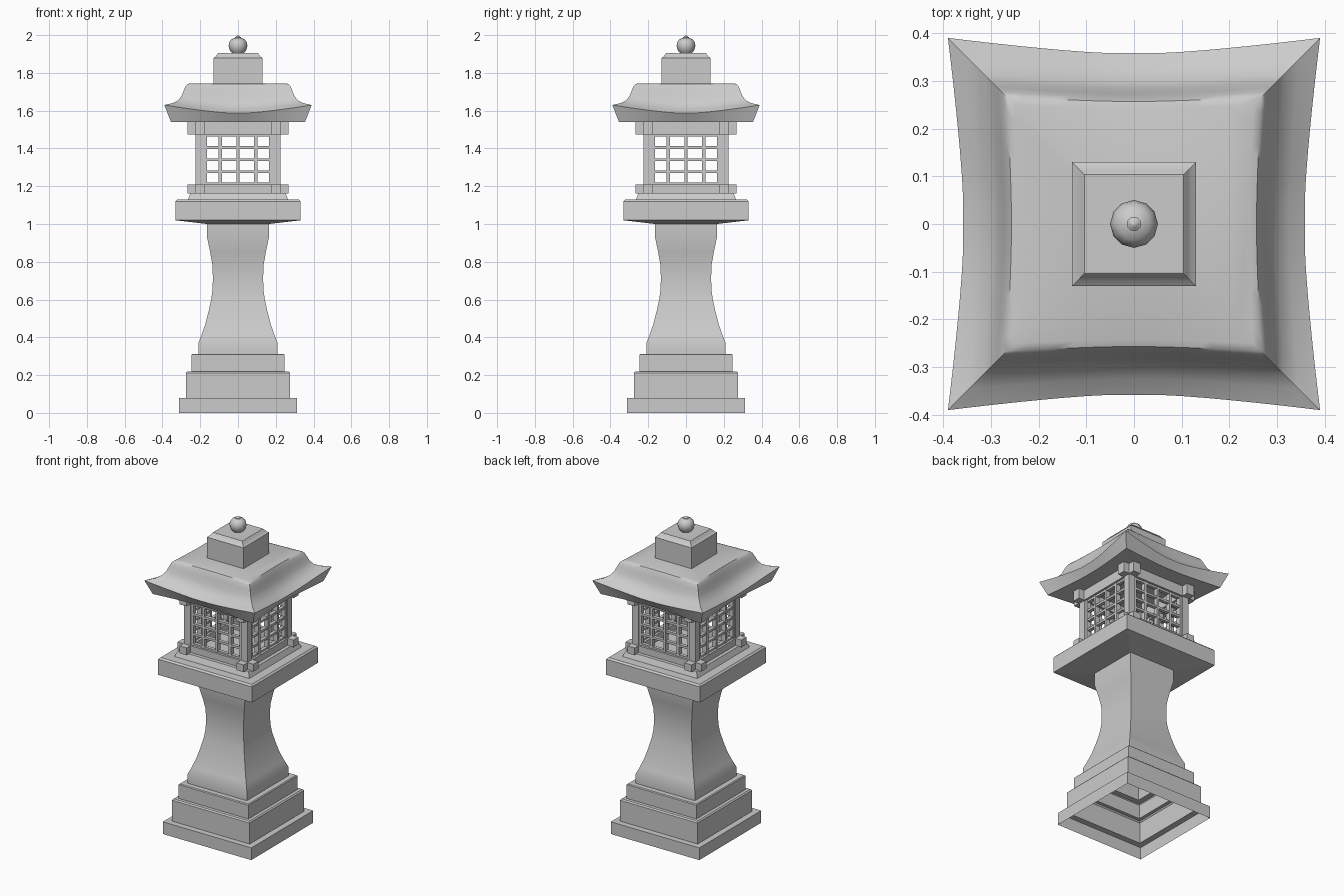
import bpy, bmesh, math
from mathutils import Matrix, Vector

if "Cube" in bpy.data.objects:
    bpy.data.objects.remove(bpy.data.objects["Cube"])


def finish(name, bm, angle=None):
    bmesh.ops.recalc_face_normals(bm, faces=bm.faces[:])
    me = bpy.data.meshes.new(name)
    bm.to_mesh(me)
    bm.free()
    ob = bpy.data.objects.new(name, me)
    bpy.context.collection.objects.link(ob)
    if angle:
        bpy.ops.object.select_all(action='DESELECT')
        ob.select_set(True)
        bpy.context.view_layer.objects.active = ob
        bpy.ops.object.shade_smooth_by_angle(angle=math.radians(angle))
    return ob


def square_loft(name, profile, n=1, bottom=False, top=True, angle=None):
    """Stack square rings; each is (corner half, mid half, corner z, mid z)."""
    bm = bmesh.new()
    rings = []
    for c, m, zc, zm in profile:
        ring = []
        for side in range(4):
            rot = Matrix.Rotation(side * math.pi / 2, 3, 'Z')
            for i in range(n):
                t = -1 + 2 * i / n
                f = max(0, (abs(t) - 0.13) / 0.87) ** 1.3
                p = Vector((c * t, -(m + (c - m) * f), zm + (zc - zm) * f))
                ring.append(bm.verts.new(rot @ p))
        rings.append(ring)
    for a, b in zip(rings, rings[1:]):
        for i in range(len(a)):
            j = (i + 1) % len(a)
            bm.faces.new((a[i], a[j], b[j], b[i]))
    if bottom:
        bm.faces.new(rings[0][::-1])
    if top:
        bm.faces.new(rings[-1])
    return finish(name, bm, angle)


def straight(points):
    return [(w, w, z, z) for w, z in points]


def four_sided(name, boxes):
    """Boxes (x0, x1, y0, y1, z0, z1) for the front, repeated on four sides."""
    bm = bmesh.new()
    for side in range(4):
        rot = Matrix.Rotation(side * math.pi / 2, 4, 'Z')
        for x0, x1, y0, y1, z0, z1 in boxes:
            mat = (rot @ Matrix.Translation(((x0 + x1) / 2, (y0 + y1) / 2, (z0 + z1) / 2))
                   @ Matrix.Diagonal((x1 - x0, y1 - y0, z1 - z0, 1)))
            bmesh.ops.create_cube(bm, size=1, matrix=mat)
    return finish(name, bm)


# Stepped base, open underneath
square_loft("base_steps", straight([
    (0.313, 0), (0.313, 0.078), (0.275, 0.078), (0.275, 0.212), (0.268, 0.22),
    (0.247, 0.22), (0.247, 0.308), (0.242, 0.313), (0.21, 0.313)]), top=False)

# Waisted shaft
square_loft("shaft", straight([
    (0.21, 0.313), (0.21, 0.37), (0.192, 0.415), (0.173, 0.47), (0.155, 0.54),
    (0.142, 0.6), (0.135, 0.65), (0.133, 0.71), (0.135, 0.78), (0.147, 0.85),
    (0.163, 0.925), (0.163, 1.01)]), top=False, angle=30)

# Platform with sloped underside and raised plinth
square_loft("platform", straight([
    (0.163, 1.0), (0.332, 1.02), (0.332, 1.12), (0.322, 1.13),
    (0.265, 1.13), (0.25, 1.165)]), bottom=True)

# Corner posts and crossing beams of the light chamber
four_sided("corner_posts", [(-0.225, -0.18, -0.225, -0.18, 1.165, 1.54)])
four_sided("sill_beams", [(-0.268, 0.268, -0.228, -0.177, 1.162, 1.208)])
four_sided("top_beams", [(-0.268, 0.268, -0.228, -0.177, 1.475, 1.542)])

# Window lattice
bars = [(x - 0.008, x + 0.008, -0.218, -0.188, 1.205, 1.478)
        for x in (-0.172, -0.094, 0, 0.094, 0.172)]
bars += [(-0.18, 0.18, -0.214, -0.192, z - 0.007, z + 0.007)
         for z in (1.212, 1.277, 1.341, 1.405, 1.469)]
four_sided("window_lattice", bars)

# Roof with upswept corners
square_loft("roof", [
    (0.355, 0.328, 1.54, 1.54), (0.39, 0.358, 1.63, 1.588),
    (0.345, 0.325, 1.64, 1.608), (0.315, 0.298, 1.656, 1.632),
    (0.298, 0.284, 1.68, 1.662), (0.286, 0.273, 1.71, 1.697),
    (0.276, 0.265, 1.732, 1.725), (0.266, 0.257, 1.742, 1.74),
    (0.25, 0.243, 1.745, 1.745)], n=16, bottom=True, angle=40)

# Block on the roof
square_loft("cap_block", straight([
    (0.13, 1.74), (0.13, 1.878), (0.119, 1.886), (0.112, 1.896), (0.104, 1.905)]),
    angle=40)

# Round finial with small tip
bm = bmesh.new()
pts = [(0, 1.9), (0.028, 1.902), (0.043, 1.918), (0.05, 1.943), (0.046, 1.963),
       (0.034, 1.979), (0.015, 1.985), (0.015, 1.989), (0.007, 1.995), (0, 2.0)]
vs = [bm.verts.new((r, 0, z)) for r, z in pts]
es = [bm.edges.new(p) for p in zip(vs, vs[1:])]
bmesh.ops.spin(bm, geom=vs + es, cent=(0, 0, 0), axis=(0, 0, 1),
               angle=2 * math.pi, steps=12)
bmesh.ops.remove_doubles(bm, verts=bm.verts[:], dist=1e-5)
finish("finial", bm, 40)
